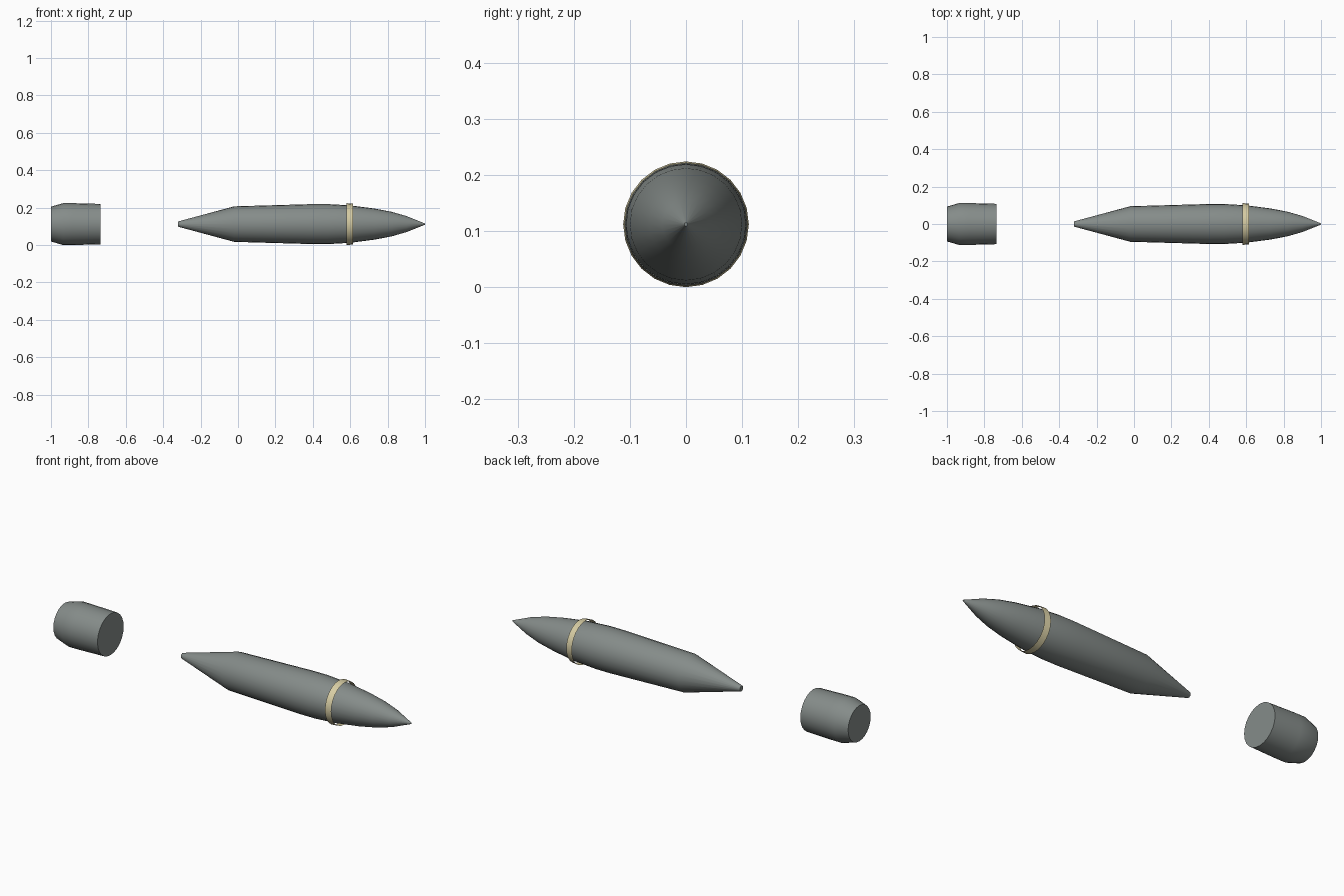
import bpy
import bmesh
from math import cos, sin, pi, radians

SIDES = 24
AXIS_Z = 0.112

cube = bpy.data.objects.get("Cube")
if cube:
    bpy.data.objects.remove(cube, do_unlink=True)


def make_material(name, rgb):
    mat = bpy.data.materials.new(name)
    mat.use_nodes = True
    mat.diffuse_color = (*rgb, 1)
    mat.node_tree.nodes["Principled BSDF"].inputs["Base Color"].default_value = (*rgb, 1)
    return mat


def lathe(name, profile, mat, caps=True):
    """Revolve (x, radius) pairs around the long axis."""
    bm = bmesh.new()
    rings = []
    for x, r in profile:
        angles = [2 * pi * i / SIDES for i in range(SIDES)]
        rings.append([bm.verts.new((x, r * cos(a), AXIS_Z + r * sin(a))) for a in angles])
    for a, b in zip(rings, rings[1:]):
        for i in range(SIDES):
            j = (i + 1) % SIDES
            bm.faces.new((a[i], b[i], b[j], a[j]))
    if caps:
        bm.faces.new(rings[0])
        bm.faces.new(rings[-1])
        bmesh.ops.recalc_face_normals(bm, faces=bm.faces)
    else:
        bm.normal_update()
        if bm.faces[:][0].normal.dot(bm.faces[:][0].calc_center_median()
                                     - rings[0][0].co.lerp(rings[0][SIDES // 2].co, 0.5)) < 0:
            bmesh.ops.reverse_faces(bm, faces=bm.faces)
    mesh = bpy.data.meshes.new(name)
    bm.to_mesh(mesh)
    bm.free()
    mesh.materials.append(mat)
    obj = bpy.data.objects.new(name, mesh)
    bpy.context.collection.objects.link(obj)
    bpy.ops.object.select_all(action="DESELECT")
    obj.select_set(True)
    bpy.context.view_layer.objects.active = obj
    bpy.ops.object.shade_smooth_by_angle(angle=radians(35))
    return obj


steel = make_material("grey green steel", (0.235, 0.262, 0.252))
cream = make_material("cream paint", (0.68, 0.61, 0.37))

# Projectile with boat tail and pointed nose
lathe("shell_body", [(-0.32, 0.014), (-0.02, 0.095), (0.4, 0.107), (0.48, 0.107),
                     (0.6, 0.1), (0.73, 0.083), (0.82, 0.066), (0.9, 0.043), (1.0, 0.003)], steel)

# Thin open band around the nose
lathe("nose_band", [(0.58, 0.112), (0.614, 0.109)], cream, caps=False)

# Separate stubby case behind the projectile
lathe("rear_case", [(-1.0, 0.093), (-0.935, 0.112), (-0.885, 0.112),
                    (-0.735, 0.108)], steel)
